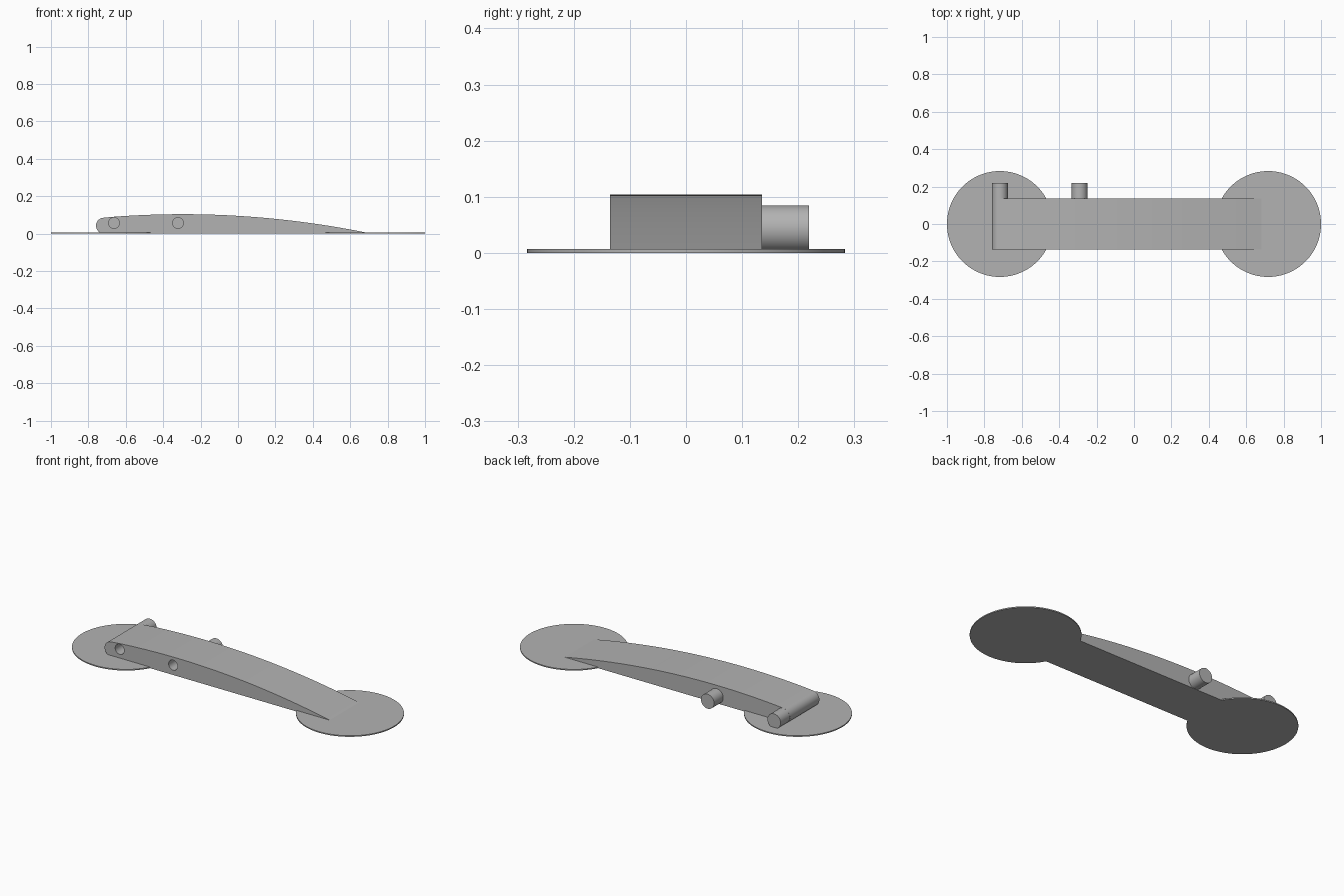
import bpy, bmesh, math

if "Cube" in bpy.data.objects:
    bpy.data.objects.remove(bpy.data.objects["Cube"])

grey = bpy.data.materials.new("plain grey")
grey.use_nodes = True
COLOUR = (0.45, 0.45, 0.45, 1)
grey.diffuse_color = COLOUR
grey.node_tree.nodes["Principled BSDF"].inputs["Base Color"].default_value = COLOUR

HALF_WIDTH = 0.135
END_X, END_R = -0.717, 0.0425
TIP_X, PEAK_X, PEAK_Z, BEND = 0.683, -0.296, 0.104, 0.102


def smooth(obj):
    bpy.ops.object.select_all(action="DESELECT")
    obj.select_set(True)
    bpy.context.view_layer.objects.active = obj
    bpy.ops.object.shade_smooth_by_angle(angle=math.radians(30))


def cylinder(name, radius, depth, location, along_y=False, sides=48):
    turn = (math.pi / 2, 0, 0) if along_y else (0, 0, 0)
    bpy.ops.mesh.primitive_cylinder_add(vertices=sides, radius=radius, depth=depth,
                                        location=location, rotation=turn)
    obj = bpy.context.object
    obj.name = name
    obj.data.materials.append(grey)
    smooth(obj)
    return obj


# Arm profile: rounded thick end, shallow arched top, thin tip
profile = []
for i in range(17):
    a = -math.pi / 2 - math.pi * i / 16
    profile.append((END_X + END_R * math.cos(a), END_R + END_R * math.sin(a)))
for i in range(1, 41):
    x = END_X + (TIP_X - END_X) * i / 40
    profile.append((x, PEAK_Z - BEND * (x - PEAK_X) ** 2))
profile.append((TIP_X, 0))

bm = bmesh.new()
face = bm.faces.new([bm.verts.new((x, -HALF_WIDTH, z)) for x, z in profile])
side = bmesh.ops.extrude_face_region(bm, geom=[face])
moved = [v for v in side["geom"] if isinstance(v, bmesh.types.BMVert)]
bmesh.ops.translate(bm, verts=moved, vec=(0, 2 * HALF_WIDTH, 0))
bmesh.ops.recalc_face_normals(bm, faces=bm.faces)
mesh = bpy.data.meshes.new("arched_arm")
bm.to_mesh(mesh)
bm.free()
arm = bpy.data.objects.new("arched_arm", mesh)
bpy.context.collection.objects.link(arm)
mesh.materials.append(grey)

# Two blind sockets in the front side
for name, x in (("end_socket", -0.663), ("middle_socket", -0.321)):
    cutter = cylinder(name + "_cutter", 0.029, 0.2, (x, -HALF_WIDTH, 0.057), True, 32)
    cutter.hide_render = True
    cut = arm.modifiers.new(name, "BOOLEAN")
    cut.operation = "DIFFERENCE"
    cut.solver = "EXACT"
    cut.object = cutter
    bpy.context.view_layer.objects.active = arm
    bpy.ops.object.modifier_apply(modifier=cut.name)
    bpy.data.objects.remove(cutter)
smooth(arm)

# Two pegs on the back side
for name, x in (("end_peg", END_X), ("middle_peg", -0.291)):
    cylinder(name, 0.042, 0.095, (x, HALF_WIDTH + 0.0365, 0.0428), True)

# Thin round pads under both ends
for name, x in (("right_pad", -0.717), ("left_pad", 0.717)):
    cylinder(name, 0.283, 0.0065, (x, 0, 0.00325), sides=96)
